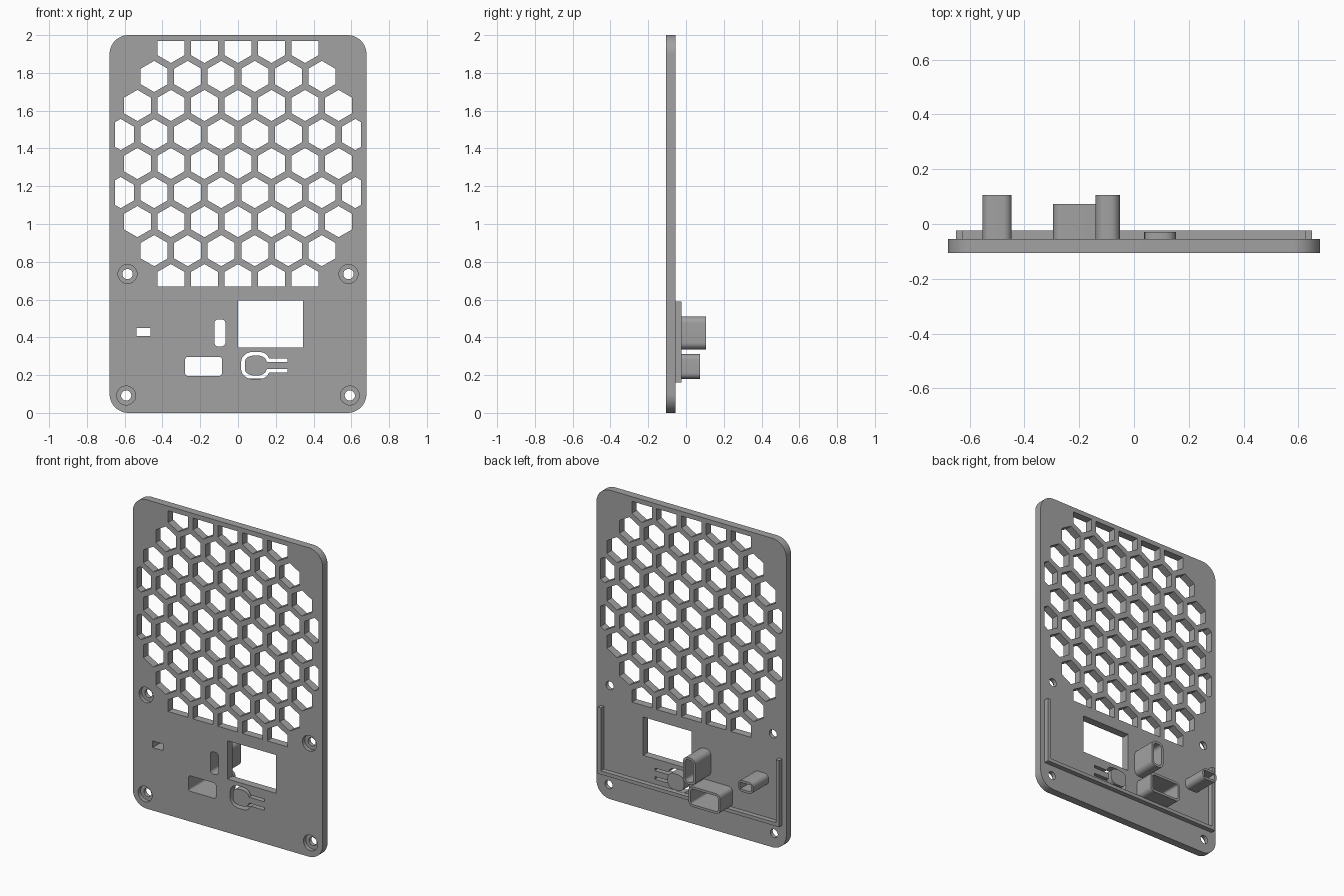
import bpy, bmesh, math

cube = bpy.data.objects.get("Cube")
if cube:
    bpy.data.objects.remove(cube, do_unlink=True)

grey = bpy.data.materials.new("matte grey")
grey.use_nodes = True
GREY = (0.36, 0.36, 0.36, 1)
grey.diffuse_color = GREY
grey.node_tree.nodes["Principled BSDF"].inputs["Base Color"].default_value = GREY

FRONT, BACK = -0.105, -0.055


def extrude(name, loops, y0, y1):
    """Fill x/z outlines (inner loops become holes) and extrude them from y0 to y1."""
    curve = bpy.data.curves.new(name, "CURVE")
    curve.dimensions = "2D"
    curve.fill_mode = "BOTH"
    curve.extrude = (y1 - y0) / 2
    for loop in loops:
        spline = curve.splines.new("POLY")
        spline.points.add(len(loop) - 1)
        for point, (x, z) in zip(spline.points, loop):
            point.co = (x, z, 0, 1)
        spline.use_cyclic_u = True
    temp = bpy.data.objects.new(name + " outline", curve)
    bpy.context.collection.objects.link(temp)
    graph = bpy.context.evaluated_depsgraph_get()
    mesh = bpy.data.meshes.new_from_object(temp.evaluated_get(graph))
    bpy.data.objects.remove(temp, do_unlink=True)
    bm = bmesh.new()
    bm.from_mesh(mesh)
    for v in bm.verts:
        x, z, d = v.co
        v.co = (x, (y0 + y1) / 2 - d, z)
    bmesh.ops.remove_doubles(bm, verts=bm.verts, dist=1e-5)
    bmesh.ops.recalc_face_normals(bm, faces=bm.faces)
    bm.to_mesh(mesh)
    bm.free()
    mesh.materials.clear()
    mesh.materials.append(grey)
    obj = bpy.data.objects.new(name, mesh)
    bpy.context.collection.objects.link(obj)
    return obj


def circle(cx, cz, r, n=32):
    return [(cx + r * math.cos(math.tau * i / n), cz + r * math.sin(math.tau * i / n))
            for i in range(n)]


def rounded(x0, x1, z0, z1, r=0.0, n=8):
    if r == 0:
        return [(x0, z0), (x1, z0), (x1, z1), (x0, z1)]
    corners = [(x1 - r, z1 - r), (x0 + r, z1 - r), (x0 + r, z0 + r), (x1 - r, z0 + r)]
    return [(cx + r * math.cos(math.pi / 2 * (q + i / n)),
             cz + r * math.sin(math.pi / 2 * (q + i / n)))
            for q, (cx, cz) in enumerate(corners) for i in range(n + 1)]


def clip(poly, axis, sign, limit):
    """Keep the part of a polygon where sign * coordinate <= limit."""
    out = []
    for a, b in zip(poly, poly[1:] + poly[:1]):
        da, db = sign * a[axis] - limit, sign * b[axis] - limit
        if da <= 0:
            out.append(a)
        if da * db < 0:
            t = da / (da - db)
            out.append((a[0] + t * (b[0] - a[0]), a[1] + t * (b[1] - a[1])))
    return out


# Honeycomb vent: staggered rows, trimmed to a rectangle
PITCH, HEX_R, MID = 0.1775, 0.0825, 1.32
vents = []
for row in range(-4, 5):
    count = [7, 8, 7, 6, 5][abs(row)]
    for i in range(count):
        cx, cz = (i - (count - 1) / 2) * PITCH, MID + row * PITCH * math.sqrt(3) / 2
        hexagon = [(cx + HEX_R * math.sin(math.pi / 3 * k), cz + HEX_R * math.cos(math.pi / 3 * k))
                   for k in range(6)]
        for axis, sign, limit in [(0, 1, 0.65), (0, -1, 0.65), (1, 1, 1.97), (1, -1, -0.67)]:
            hexagon = clip(hexagon, axis, sign, limit)
        vents.append(hexagon)

# Spring button: thin slot around a pad with a hinge arm
AXIS = 0.251


def mirrored(half):
    return half + [(x, 2 * AXIS - z) for x, z in reversed(half)]


slot_outer = [(0.262, 0.287), (0.165, 0.287), (0.155, 0.305), (0.138, 0.318), (0.115, 0.323),
              (0.07, 0.323), (0.042, 0.314), (0.023, 0.295), (0.016, 0.272)]
pad_half = [(0.153, 0.27), (0.145, 0.287), (0.132, 0.298), (0.115, 0.303),
            (0.075, 0.303), (0.054, 0.297), (0.04, 0.284), (0.036, 0.268)]
inner = mirrored([(0.262, 0.27)] + pad_half)
button_slot = mirrored(slot_outer) + inner[::-1]

# Openings with tubes behind them: bounds, hole radius, tube radius, tube end
ports = {
    "small_port": ((-0.538, -0.462, 0.407, 0.45), 0, 0.03, 0.105),
    "tall_port": ((-0.125, -0.067, 0.352, 0.495), 0.02, 0.035, 0.105),
    "wide_port": ((-0.28, -0.085, 0.196, 0.296), 0.014, 0.03, 0.073),
}
WALL = 0.0155
screws = [(sx * x, z) for sx in (-1, 1) for x, z in [(0.585, 0.735), (0.592, 0.092)]]

# Front plate
holes = vents + [button_slot, rounded(0, 0.345, 0.347, 0.595)]
holes += [rounded(*box, r) for box, r, _, _ in ports.values()]
holes += [circle(x, z, 0.027) for x, z in screws]
plate = extrude("front_plate", [rounded(-0.68, 0.68, 0, 2, 0.1, 12)] + holes, FRONT, BACK)

# Counterbores for the screws
cutter = extrude("counterbore_cutter", [circle(x, z, 0.05) for x, z in screws],
                 FRONT - 0.02, FRONT + 0.025)
cutter.hide_render = True
cutter.hide_viewport = True
bore = plate.modifiers.new("Counterbores", "BOOLEAN")
bore.object = cutter
bore.operation = "DIFFERENCE"
bore.solver = "EXACT"

# Tubes behind the ports
parts = [plate]
for name, (box, r, tube_r, end) in ports.items():
    x0, x1, z0, z1 = box
    shell = rounded(x0 - WALL, x1 + WALL, z0 - WALL, z1 + WALL, tube_r)
    parts.append(extrude(name + "_tube", [shell, rounded(*box, r)], BACK, end))

# Raised pad on the back of the button
parts.append(extrude("button_pad", [mirrored(pad_half)], BACK, -0.03))

# U-shaped locating rail
rail = [(-0.65, 0.59), (-0.65, 0.16), (0.65, 0.16), (0.65, 0.59),
        (0.627, 0.59), (0.627, 0.183), (-0.627, 0.183), (-0.627, 0.59)]
parts.append(extrude("locating_rail", [rail], BACK, -0.024))

# Smooth the rounded walls, keep hard edges
bpy.ops.object.select_all(action="DESELECT")
for part in parts:
    part.select_set(True)
bpy.context.view_layer.objects.active = plate
bpy.ops.object.shade_smooth_by_angle(angle=math.radians(30))
